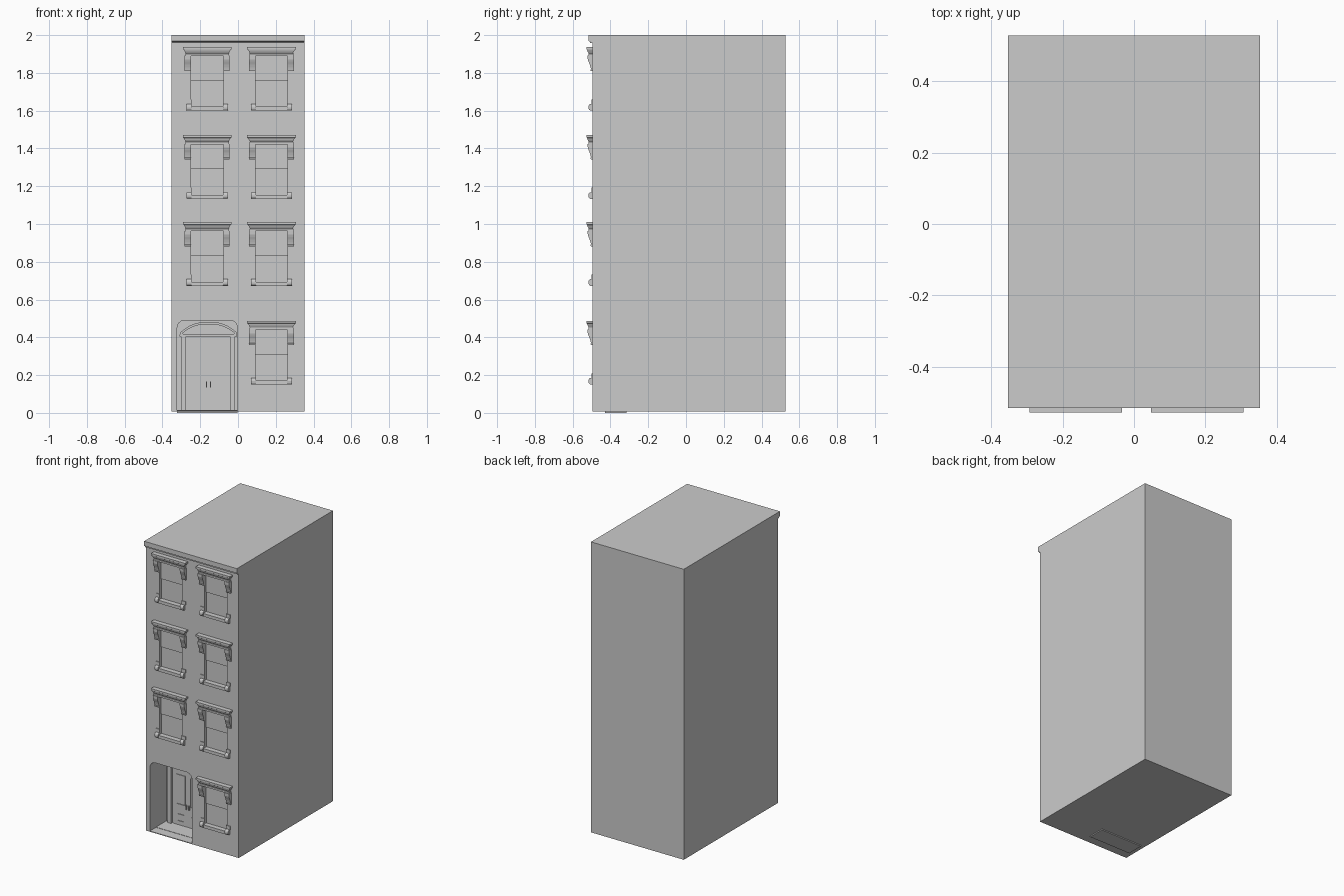
import bpy, bmesh
from math import sin, cos, pi

if "Cube" in bpy.data.objects:
    bpy.data.objects.remove(bpy.data.objects["Cube"])

FRONT, BACK, HALF = -0.495, 0.527, 0.352
DOOR_Y = -0.315
DOOR_X = -0.156          # centre line of the double door
ROWS = [1.937, 1.47, 1.01, 0.487]   # top of window heads
BAYS = [-0.163, 0.177]
SPOTS = [(x, z) for z in ROWS for x in BAYS if not (z < 0.5 and x < 0)]


def box(bm, x0, x1, y0, y1, z0, z1):
    prism(bm, [(x0, z0), (x1, z0), (x1, z1), (x0, z1)], 'Y', y0, y1)


def prism(bm, pts, axis, a, b):
    """Extrude a profile: axis Y takes (x, z) points, axis X takes (y, z)."""
    place = (lambda p, t: (p[0], t, p[1])) if axis == 'Y' else (lambda p, t: (t, p[0], p[1]))
    loft(bm, [[place(p, t) for p in pts] for t in (a, b)])


def loft(bm, rings):
    vs = [[bm.verts.new(p) for p in r] for r in rings]
    n = len(vs[0])
    for r, s in zip(vs, vs[1:]):
        for i in range(n):
            bm.faces.new((r[i], r[(i + 1) % n], s[(i + 1) % n], s[i]))
    bm.faces.new(vs[0])
    bm.faces.new(vs[-1])


def frame(bm, outer, inner, y0, y1):
    """Raised border between two matching (x, z) loops."""
    loops = [(outer, y0), (outer, y1), (inner, y1), (inner, y0)]
    vs = [[bm.verts.new((x, y, z)) for x, z in pts] for pts, y in loops]
    n = len(outer)
    for k in range(4):
        r, s = vs[k], vs[(k + 1) % 4]
        for i in range(n):
            bm.faces.new((r[i], r[(i + 1) % n], s[(i + 1) % n], s[i]))


def rect(x0, x1, z0, z1):
    return [(x0, z0), (x1, z0), (x1, z1), (x0, z1)]


def to_mesh(name, bm):
    bmesh.ops.recalc_face_normals(bm, faces=bm.faces[:])
    me = bpy.data.meshes.new(name)
    bm.to_mesh(me)
    bm.free()
    return me


def add(name, me, loc=(0, 0, 0)):
    ob = bpy.data.objects.new(name, me)
    ob.location = loc
    bpy.context.collection.objects.link(ob)
    return ob


# Cutter for window recesses and the round-cornered entrance
bm = bmesh.new()
for x, z in SPOTS:
    box(bm, x - 0.085, x + 0.085, FRONT - 0.1, FRONT + 0.022, z - 0.318, z - 0.046)
R = 0.04
door_shape = [(-0.322, 0.012), (-0.003, 0.012)]
for cx, start in ((-0.003 - R, 0), (-0.322 + R, pi / 2)):
    for i in range(7):
        a = start + i * pi / 12
        door_shape.append((cx + R * cos(a), 0.49 - R + R * sin(a)))
prism(bm, door_shape, 'Y', FRONT - 0.1, DOOR_Y)
cutter = add("opening_cutter", to_mesh("opening_cutter", bm))
cutter.hide_render = True
cutter.hide_viewport = True
cutter.display_type = 'WIRE'

# Main block
bm = bmesh.new()
box(bm, -HALF, HALF, FRONT, BACK, 0.007, 2.0)
walls = add("walls", to_mesh("walls", bm))
mod = walls.modifiers.new("openings", 'BOOLEAN')
mod.object = cutter
mod.operation = 'DIFFERENCE'
mod.solver = 'EXACT'

# Roof cornice
bm = bmesh.new()
prism(bm, [(FRONT, 2.0), (-0.515, 2.0), (-0.515, 1.968), (-0.507, 1.964),
           (-0.507, 1.957), (FRONT, 1.957)], 'X', -HALF, HALF)
add("cornice", to_mesh("cornice", bm))

# Window head: flared moulding, local z = 0 at its top
bm = bmesh.new()
rings = [(0, .129, .032), (-.012, .129, .032), (-.014, .124, .029), (-.024, .119, .026),
         (-.034, .113, .020), (-.036, .116, .022), (-.048, .116, .022)]
loft(bm, [[(-w, FRONT + .004, z), (-w, FRONT - d, z), (w, FRONT - d, z), (w, FRONT + .004, z)]
          for z, w, d in rings])
head = to_mesh("window_head", bm)

# Pair of scrolled brackets
bm = bmesh.new()
F = FRONT
profile = [(F, -.046), (F - .026, -.046), (F - .025, -.066), (F - .021, -.078), (F - .015, -.092),
           (F - .010, -.108), (F - .008, -.118), (F - .010, -.120), (F - .009, -.128), (F, -.128)]
for s in (-1, 1):
    prism(bm, profile, 'X', s * .085, s * .119)
brackets = to_mesh("window_brackets", bm)

# Sill with rounded end blocks and small ears
bm = bmesh.new()
box(bm, -.108, .108, FRONT - .014, FRONT + .02, -.337, -.316)
lump = [(F, -.302)] + [(F - .011 - .011 * sin(i * pi / 6), -.319 + .017 * cos(i * pi / 6))
                       for i in range(7)] + [(F, -.336)]
for s in (-1, 1):
    prism(bm, lump, 'X', s * .083, s * .109)
    box(bm, min(s * .083, s * .113), max(s * .083, s * .113), F - .005, F, -.302, -.278)
sill = to_mesh("window_sill", bm)

# Sashes: the upper one stands slightly in front of the lower one
bm = bmesh.new()
box(bm, -.085, .085, F + .014, F + .022, -.18, -.046)
sash = to_mesh("upper_sash", bm)

for x, z in SPOTS:
    for name, me in (("window_head", head), ("window_brackets", brackets),
                     ("window_sill", sill), ("upper_sash", sash)):
        add(name, me, (x, 0, z))

# Threshold slab
bm = bmesh.new()
box(bm, -.322, -.003, -.43, DOOR_Y, 0, .014)
add("threshold", to_mesh("threshold", bm))

# Door posts and transom bar
bm = bmesh.new()
for s in (-1, 1):
    x = DOOR_X - .003
    box(bm, min(x + s * .117, x + s * .142), max(x + s * .117, x + s * .142),
        DOOR_Y - .018, DOOR_Y + .002, .014, .41)
box(bm, -.31, -.006, DOOR_Y - .024, DOOR_Y + .002, .404, .416)
add("door_posts", to_mesh("door_posts", bm))


# Segmental arch over the door
def arch(w, base, spring, rise):
    pts = [(DOOR_X - w, base), (DOOR_X + w, base)]
    for i in range(13):
        t = 1 - i / 6
        pts.append((DOOR_X + w * t, spring + rise * (1 - abs(t) ** 2.5)))
    return pts


bm = bmesh.new()
frame(bm, arch(.15, .410, .425, .057), arch(.135, .417, .424, .045), DOOR_Y + .002, DOOR_Y - .018)
add("door_arch", to_mesh("door_arch", bm))

# Double door leaves with panel mouldings and handles
bm = bmesh.new()
for s in (-1, 1):
    a, b = sorted((DOOR_X + s * .001, DOOR_X + s * .115))
    box(bm, a, b, DOOR_Y - .005, DOOR_Y + .002, .014, .404)
    c = DOOR_X + s * .053
    for w, z0, z1 in ((.025, .04, .09), (.033, .155, .36)):
        frame(bm, rect(c - w, c + w, z0, z1), rect(c - w + .004, c + w - .004, z0 + .004, z1 - .004),
              DOOR_Y - .004, DOOR_Y - .009)
    h = DOOR_X + s * .011
    box(bm, h - .003, h + .003, DOOR_Y - .014, DOOR_Y - .004, .135, .165)
add("double_door", to_mesh("double_door", bm))
